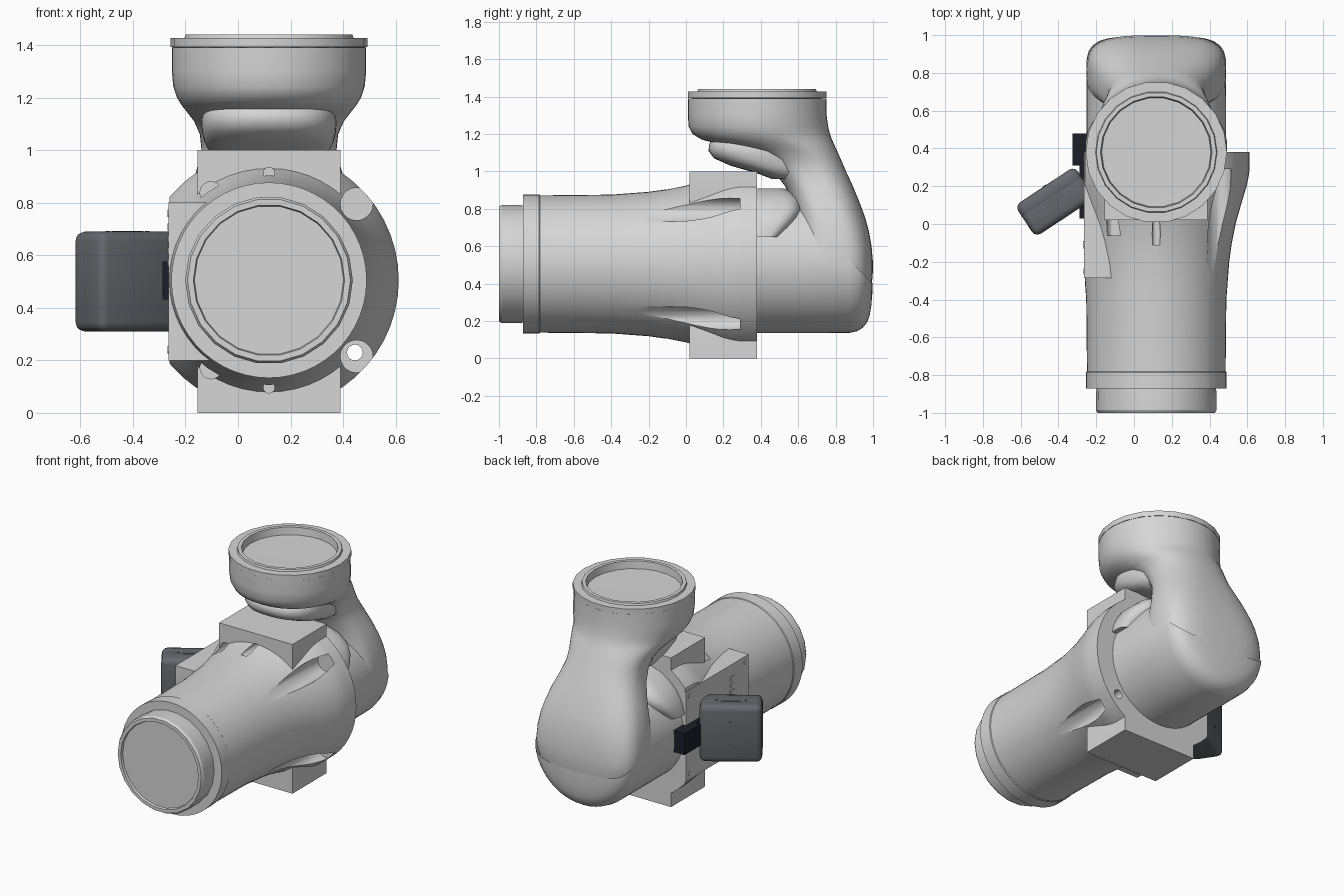
import bpy, bmesh, math
from mathutils import Matrix, Vector

if "Cube" in bpy.data.objects:
    bpy.data.objects.remove(bpy.data.objects["Cube"], do_unlink=True)

CX, ARM_Z, CUP_Y = 0.118, 0.505, 0.38


def material(name, rgb):
    m = bpy.data.materials.new(name)
    m.use_nodes = True
    m.diffuse_color = (*rgb, 1)
    m.node_tree.nodes["Principled BSDF"].inputs["Base Color"].default_value = (*rgb, 1)
    return m


GREY = material("light grey", (0.67, 0.67, 0.67))
DARK = material("slate grey", (0.13, 0.138, 0.152))
BLACK = material("near black", (0.012, 0.013, 0.022))


def finish(name, bm, mat, angle=35):
    bmesh.ops.recalc_face_normals(bm, faces=bm.faces)
    me = bpy.data.meshes.new(name)
    bm.to_mesh(me)
    bm.free()
    me.materials.append(mat)
    me.shade_smooth()
    me.set_sharp_from_angle(angle=math.radians(angle))
    ob = bpy.data.objects.new(name, me)
    bpy.context.collection.objects.link(ob)
    return ob


def skin(bm, rings):
    loops = [[bm.verts.new(p) for p in ring] for ring in rings]
    n = len(loops[0])
    for a, b in zip(loops, loops[1:]):
        for i in range(n):
            j = (i + 1) % n
            bm.faces.new((a[i], a[j], b[j], b[i]))
    bm.faces.new(loops[0])
    bm.faces.new(loops[-1])


def lathe(name, profile, axis, sides=44, angle=35, clip=None):
    """Turn (position along axis, radius) pairs about the arm or the cup axis."""
    bm, rings = bmesh.new(), []
    for t, r in profile:
        ring = []
        for i in range(sides):
            a = math.tau * i / sides
            u, v = r * math.cos(a), r * math.sin(a)
            ring.append((CX + u, t, ARM_Z + v) if axis == "Y" else (CX + u, CUP_Y + v, t))
        rings.append(ring)
    skin(bm, rings)
    if clip:
        bmesh.ops.bisect_plane(bm, geom=bm.verts[:] + bm.edges[:] + bm.faces[:],
                               plane_co=clip[0], plane_no=clip[1], clear_outer=True)
    return finish(name, bm, GREY, angle)


def loft(name, sections, sides=48):
    """Join superellipse sections given as (z, front y, back y, half width, power)."""
    bm, rings = bmesh.new(), []
    for z, y0, y1, w, p in sections:
        ring = []
        for i in range(sides):
            a = math.tau * i / sides
            c, s = math.cos(a), math.sin(a)
            u = math.copysign(abs(c) ** (2 / p), c)
            v = math.copysign(abs(s) ** (2 / p), s)
            ring.append((CX + w * u, (y0 + y1) / 2 + (y1 - y0) / 2 * v, z))
        rings.append(ring)
    skin(bm, rings)
    return finish(name, bm, GREY, 50)


def box(name, lo, hi, mat, bevel=0):
    bm = bmesh.new()
    lo, hi = Vector(lo), Vector(hi)
    bmesh.ops.create_cube(bm, size=1, matrix=Matrix.Translation((lo + hi) / 2)
                          @ Matrix.Diagonal((*(hi - lo), 1)))
    if bevel:
        bmesh.ops.bevel(bm, geom=bm.edges[:], offset=bevel, segments=3,
                        affect="EDGES", profile=0.5)
    return finish(name, bm, mat)


def rod(name, centre, radius, length, axis, mat, sides=20):
    bm = bmesh.new()
    turn = Vector((0, 0, 1)).rotation_difference(Vector(axis)).to_matrix().to_4x4()
    bmesh.ops.create_cone(bm, cap_ends=True, segments=sides, radius1=radius, radius2=radius,
                          depth=length, matrix=Matrix.Translation(centre) @ turn)
    return finish(name, bm, mat)


def cut(target, cutters):
    for c in cutters:
        mod = target.modifiers.new("cut", "BOOLEAN")
        mod.operation, mod.solver, mod.object = "DIFFERENCE", "EXACT", c
    bpy.context.view_layer.update()
    dg = bpy.context.evaluated_depsgraph_get()
    me = bpy.data.meshes.new_from_object(target.evaluated_get(dg))
    target.modifiers.clear()
    target.data = me
    me.shade_smooth()
    me.set_sharp_from_angle(angle=math.radians(35))


# Forearm tube that flares into a flange
forearm = lathe("forearm_tube", [
    (-0.872, 0.34), (-0.872, 0.372), (-0.785, 0.371), (-0.78, 0.367), (-0.4, 0.371),
    (-0.2, 0.386), (-0.1, 0.4), (0, 0.42), (0.1, 0.448), (0.2, 0.478),
    (0.25, 0.489), (0.29, 0.494), (0.38, 0.494), (0.38, 0.36)], "Y", 52)
lathe("forearm_end_ring", [(-0.8, 0.312), (-0.89, 0.318), (-0.985, 0.319), (-1, 0.31),
                           (-1, 0.288), (-0.985, 0.284)], "Y", 22, angle=30)

# Square mounting blocks above and below the flange
block = box("mount_block", (-0.155, 0.02, 0), (0.39, 0.38, 1), GREY)

# Bolt pockets, dowel notches and the flat left side
cutters = []
for side in (1, -1):
    for ang, r, size, start in ((41, 0.442, 0.062, -0.35), (123.5, 0.4, 0.042, -0.06)):
        a = math.radians(ang)
        pos = (CX + r * math.cos(a), (start + 0.29) / 2, ARM_Z + side * r * math.sin(a))
        cutters.append(rod("pocket_cutter", pos, size, 0.29 - start, (0, 1, 0), GREY))
    cutters.append(rod("notch_cutter", (CX, 0.02, ARM_Z + side * 0.408), 0.022, 0.26,
                       (0, 1, 0), GREY, 12))
cutters.append(rod("bolt_hole_cutter", (0.445, 0.3, 0.23), 0.03, 0.4, (0, 1, 0), GREY))
flat = box("flat_side_cutter", (-0.6, -0.4, -0.1), (-0.26, 0.6, 1.1), GREY)
cut(forearm, cutters + [flat])
cut(block, cutters)
for c in cutters + [flat]:
    bpy.data.objects.remove(c, do_unlink=True)

# Electronics pad on the flat left side
box("side_pad", (-0.265, -0.285, 0.2), (-0.1, 0.38, 0.8), GREY)
for y in (-0.25, 0.34):
    for z in (0.24, 0.76):
        rod("pad_screw", (-0.265, y, z), 0.014, 0.006, (1, 0, 0), GREY, 12)
for i in range(4):
    box("pad_socket", (-0.269, -0.13, 0.56 + i * 0.045),
        (-0.26, -0.09, 0.585 + i * 0.045), GREY)

# Elbow: domed lower barrel sliced along the slope where the waist takes over
lathe("elbow_barrel", [(0.36, 0.37), (0.6, 0.37), (0.87, 0.369), (0.915, 0.359), (0.945, 0.341),
                       (0.968, 0.313), (0.982, 0.275), (0.991, 0.22), (0.997, 0.15),
                       (1.0, 0.06)], "Y", 52, 50, ((CX, 1.0, 0.4), (0, 1, 1)))
loft("elbow_collar", [
    (0.65, 0.3, 0.52, 0.375, 3.5), (0.7, 0.3, 0.57, 0.368, 3.5), (0.75, 0.3, 0.61, 0.35, 3.5),
    (0.8, 0.3, 0.63, 0.318, 3.5), (0.85, 0.3, 0.615, 0.262, 3.5), (0.885, 0.3, 0.58, 0.2, 3.5),
    (0.91, 0.3, 0.52, 0.12, 3.5)])
loft("elbow_waist", [
    (0.3, 0.6, 0.975, 0.295, 3.2), (0.38, 0.6, 0.992, 0.343, 3.2),
    (0.46, 0.6, 0.999, 0.366, 3.3), (0.52, 0.6, 0.999, 0.37, 3.3),
    (0.6, 0.6, 0.992, 0.366, 3.2), (0.68, 0.6, 0.978, 0.354, 3),
    (0.75, 0.59, 0.959, 0.338, 2.8), (0.83, 0.57, 0.93, 0.312, 2.7),
    (0.92, 0.53, 0.893, 0.277, 2.6),
    (1.0, 0.47, 0.856, 0.257, 2.5), (1.06, 0.41, 0.83, 0.263, 2.4),
    (1.11, 0.31, 0.808, 0.285, 2.3), (1.145, 0.18, 0.792, 0.312, 2.2),
    (1.17, 0.085, 0.781, 0.332, 2.1), (1.2, 0.035, 0.77, 0.35, 2),
    (1.24, 0.014, 0.76, 0.364, 2), (1.3, 0.01, 0.752, 0.37, 2), (1.391, 0.01, 0.75, 0.37, 2)])
loft("cup_underside_lip", [
    (0.96, 0.46, 0.66, 0.18, 2.5), (0.99, 0.38, 0.66, 0.225, 2.5),
    (1.03, 0.24, 0.66, 0.245, 2.5), (1.07, 0.15, 0.66, 0.255, 2.5),
    (1.11, 0.12, 0.66, 0.257, 2.5), (1.15, 0.125, 0.66, 0.25, 2.5),
    (1.18, 0.16, 0.66, 0.23, 2.5)])

# Open cup rim with a deep floor, and an inner wall so the waist cap stays hidden
cup = bpy.data.objects["elbow_waist"]
bore = rod("cup_bore_cutter", (CX, CUP_Y, 1.43), 0.3, 0.2, (0, 0, 1), GREY, 22)
cut(cup, [bore])
bpy.data.objects.remove(bore, do_unlink=True)
lathe("cup_rim", [(1.391, 0.34), (1.392, 0.374), (1.427, 0.374), (1.427, 0.322),
                  (1.44, 0.318), (1.44, 0.295), (1.335, 0.283)], "Z", 22, angle=30)

# Camera box turned away from the pad, built about its own centre
camera = [box("camera_body", (-0.19, -0.1, -0.19), (0.19, 0.06, 0.19), DARK, 0.035),
          box("camera_cover", (-0.19, 0.0, -0.19), (0.19, 0.1, 0.19), DARK, 0.035),
          box("camera_port", (-0.06, -0.015, 0.186), (0.06, 0.025, 0.193), DARK)]
for x in (-0.09, 0.09):
    camera.append(rod("camera_top_screw", (x, 0.005, 0.19), 0.009, 0.006, (0, 0, 1), DARK, 10))
for z in (-0.08, 0.08):
    camera.append(rod("camera_back_screw", (0, 0.1, z), 0.01, 0.006, (0, 1, 0), DARK, 10))
for ob in camera:
    ob.location = (-0.418, 0.118, 0.5)
    ob.rotation_euler.z = math.radians(33.5)

# Bracket holding the camera, with its foot along the pad
box("camera_bracket", (-0.325, 0.31, 0.432), (-0.24, 0.48, 0.576), BLACK)
box("bracket_foot", (-0.288, 0.03, 0.432), (-0.26, 0.32, 0.576), BLACK)
